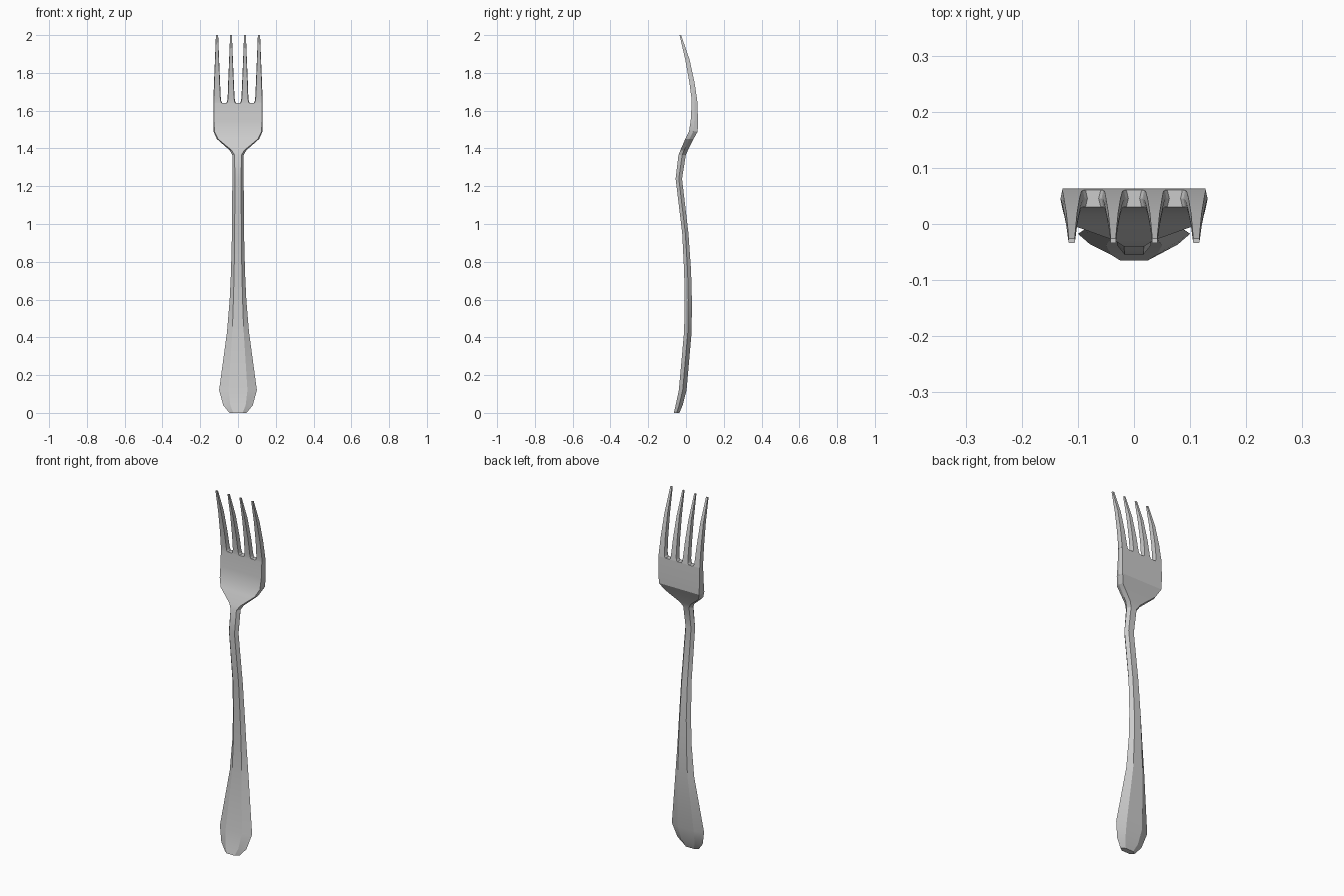
import bpy, bmesh, math


def ring(bm, z, x0, x1, y0, y1, f):
    # six-sided section: flat front and back, pointed sides
    c, h, m = (x0 + x1) / 2, (x1 - x0) / 2, (y0 + y1) / 2
    pts = [(c - h * f, y0), (c + h * f, y0), (x1, m),
           (c + h * f, y1), (c - h * f, y1), (x0, m)]
    return [bm.verts.new((x, y, z)) for x, y in pts]


def loft(name, sections):
    bm = bmesh.new()
    rings = [ring(bm, *s) for s in sections]
    for a, b in zip(rings, rings[1:]):
        for i in range(6):
            j = (i + 1) % 6
            bm.faces.new((a[i], a[j], b[j], b[i]))
    bm.faces.new(rings[0][::-1])
    bm.faces.new(rings[-1])
    bmesh.ops.recalc_face_normals(bm, faces=bm.faces)
    me = bpy.data.meshes.new(name)
    bm.to_mesh(me)
    bm.free()
    ob = bpy.data.objects.new(name, me)
    bpy.context.collection.objects.link(ob)
    bpy.context.view_layer.objects.active = ob
    ob.select_set(True)
    bpy.ops.object.shade_smooth_by_angle(angle=math.radians(20))
    ob.select_set(False)
    return ob


# Handle, neck and head plate: z, half width, front y, back y, flat fraction
body = [
    (0.00, 0.045, -0.065, -0.035, 0.55),
    (0.04, 0.078, -0.055, -0.018, 0.52),
    (0.12, 0.100, -0.038, 0.003, 0.50),
    (0.43, 0.058, -0.010, 0.030, 0.52),
    (0.60, 0.044, -0.007, 0.031, 0.55),
    (0.75, 0.037, -0.010, 0.027, 0.55),
    (0.95, 0.032, -0.020, 0.013, 0.55),
    (1.24, 0.030, -0.055, -0.021, 0.55),
    (1.365, 0.030, -0.040, -0.001, 0.60),
    (1.39, 0.044, -0.030, 0.010, 0.75),
    (1.45, 0.112, -0.004, 0.040, 0.94),
    (1.49, 0.130, 0.016, 0.062, 0.96),
    (1.55, 0.131, 0.025, 0.063, 0.97),
    (1.64, 0.131, 0.030, 0.061, 0.97),
]
loft("handle_and_head", [(z, -w, w, a, b, f) for z, w, a, b, f in body])

# Tines: shared side curve, with inner and outer widths from base to tip
curve = [(1.64, 0.030, 0.061), (1.648, 0.030, 0.060), (1.665, 0.029, 0.058),
         (1.75, 0.018, 0.045), (1.87, -0.004, 0.019), (2.00, -0.034, -0.026)]
outer = [(0.083, 0.131), (0.088, 0.131), (0.091, 0.130),
         (0.095, 0.127), (0.100, 0.122), (0.105, 0.117)]
inner = [(0.010, 0.063), (0.015, 0.058), (0.018, 0.055),
         (0.022, 0.052), (0.027, 0.047), (0.032, 0.042)]
for label, widths in (("outer", outer), ("inner", inner)):
    for side, s in (("left", -1), ("right", 1)):
        loft(f"{label}_tine_{side}",
             [(z, min(s * a, s * b), max(s * a, s * b), y0, y1, 0.86)
              for (z, y0, y1), (a, b) in zip(curve, widths)])
